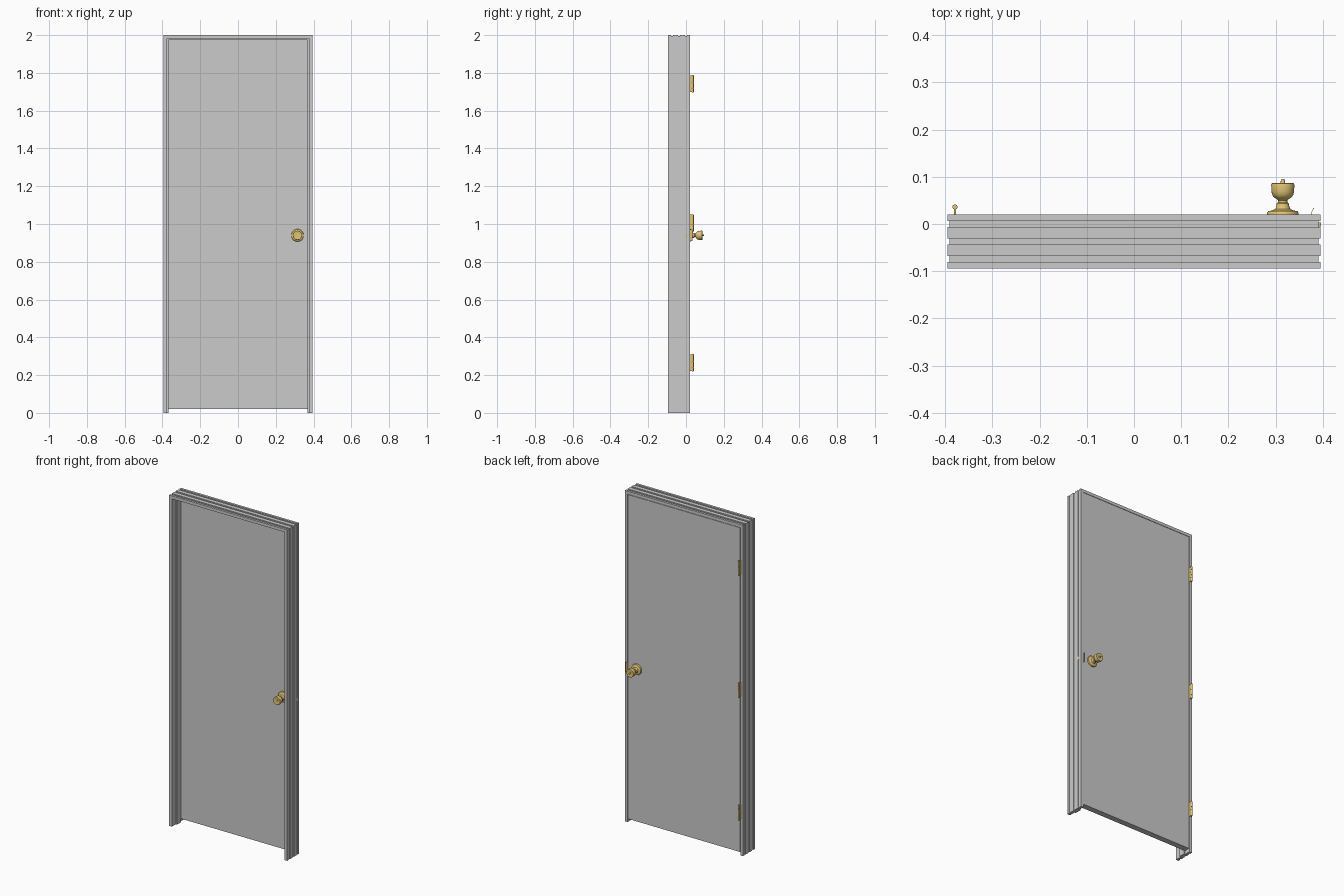
import bpy, bmesh, math
from mathutils import Matrix

if "Cube" in bpy.data.objects:
    bpy.data.objects.remove(bpy.data.objects["Cube"])

brass = bpy.data.materials.new("brass")
brass.diffuse_color = (0.75, 0.55, 0.17, 1)
brass.use_nodes = True
brass.node_tree.nodes["Principled BSDF"].inputs["Base Color"].default_value = brass.diffuse_color


def make(name, bm, mat=None, smooth=False):
    bmesh.ops.recalc_face_normals(bm, faces=bm.faces)
    me = bpy.data.meshes.new(name)
    bm.to_mesh(me)
    bm.free()
    ob = bpy.data.objects.new(name, me)
    bpy.context.collection.objects.link(ob)
    if mat:
        me.materials.append(mat)
    if smooth:
        bpy.ops.object.select_all(action='DESELECT')
        bpy.context.view_layer.objects.active = ob
        ob.select_set(True)
        bpy.ops.object.shade_smooth_by_angle(angle=math.radians(35))
    return ob


def add_box(bm, x0, x1, y0, y1, z0, z1):
    m = Matrix.Translation(((x0 + x1) / 2, (y0 + y1) / 2, (z0 + z1) / 2)) @ \
        Matrix.Diagonal((x1 - x0, y1 - y0, z1 - z0, 1))
    bmesh.ops.create_cube(bm, size=1, matrix=m)


def box(name, *dims, mat=None):
    bm = bmesh.new()
    add_box(bm, *dims)
    return make(name, bm, mat)


def add_cyl(bm, x, y, z0, z1, r, n=20):
    bmesh.ops.create_cone(bm, cap_ends=True, segments=n, radius1=r, radius2=r, depth=z1 - z0,
                          matrix=Matrix.Translation((x, y, (z0 + z1) / 2)))


def lathe(name, profile, x, y, z, direction, n=40):
    # profile of (radius, distance) turned about the y axis
    bm = bmesh.new()
    rings = []
    for r, d in profile:
        if r == 0:
            rings.append([bm.verts.new((x, y + direction * d, z))] * n)
        else:
            rings.append([bm.verts.new((x + r * math.cos(2 * math.pi * i / n), y + direction * d,
                                        z + r * math.sin(2 * math.pi * i / n))) for i in range(n)])
    for a, b in zip(rings, rings[1:]):
        for i in range(n):
            j = (i + 1) % n
            bm.faces.new(list(dict.fromkeys((a[i], a[j], b[j], b[i]))))
    return make(name, bm, brass, True)


# Frame: jamb section (inset from outside, y) with stop and relief grooves
section = [(0, -0.094), (0.018, -0.094), (0.018, -0.055), (0.026, -0.055),
           (0.026, -0.0155), (0.018, -0.0155), (0.018, 0.02), (0, 0.02)]
for yc in (0.0, -0.037, -0.074):
    section += [(0, yc + 0.006), (0.004, yc + 0.006), (0.004, yc - 0.006), (0, yc - 0.006)]
bm = bmesh.new()
W = 0.395
loops = [[bm.verts.new((s * (W - u), y, 2 - u if top else 0)) for u, y in section]
         for s, top in ((-1, 0), (-1, 1), (1, 1), (1, 0))]
for a, b in zip(loops, loops[1:]):
    for i in range(len(section)):
        j = (i + 1) % len(section)
        bm.faces.new((a[i], a[j], b[j], b[i]))
bm.faces.new(loops[0])
bm.faces.new(loops[-1])
make("door_frame", bm)

# Door slab
box("door_slab", -0.375, 0.375, -0.015, 0.02, 0.02, 1.98)

# Knobs on both faces
KX, KZ = 0.315, 0.94
rose = [(0, 0), (0.033, 0), (0.033, 0.004), (0.031, 0.007), (0.022, 0.009), (0.016, 0.012),
        (0.014, 0.016), (0.013, 0.023), (0.010, 0.026), (0.010, 0.030), (0.013, 0.033),
        (0.018, 0.036), (0.022, 0.041), (0.024, 0.048), (0.0245, 0.063), (0.0235, 0.066),
        (0.020, 0.067), (0.014, 0.065)]
lathe("inside_knob", rose + [(0.005, 0.065), (0.004, 0.073), (0.003, 0.075), (0, 0.075)],
      KX, 0.02, KZ, 1)
lathe("outside_knob", rose + [(0.009, 0.065), (0.009, 0.067), (0, 0.067)], KX, -0.015, KZ, -1)

# Latch: bolt, faceplate on the door edge, strike plate with curled lip
box("latch_bolt", 0.36, 0.3955, -0.005, 0.003, KZ - 0.01, KZ + 0.01, mat=brass)
box("latch_faceplate", 0.372, 0.3758, -0.010, 0.014, KZ - 0.028, KZ + 0.028, mat=brass)
bm = bmesh.new()
lip = [(0.3765, -0.013), (0.3765, 0.024), (0.378, 0.029), (0.382, 0.034)]
low, high = ([bm.verts.new((x, y, KZ + h)) for x, y in lip] for h in (-0.03, 0.03))
for i in range(len(lip) - 1):
    bm.faces.new((low[i], low[i + 1], high[i + 1], high[i]))
strike = make("strike_plate", bm, brass)
mod = strike.modifiers.new("thickness", 'SOLIDIFY')
mod.thickness = 0.001

# Hinges: two leaves, five knuckles and a pin
HX, HY, H = -0.379, 0.036, 0.044
for n, zc in enumerate((0.265, 1.005, 1.742)):
    bm = bmesh.new()
    for off in (-0.002, 0.0003):
        add_box(bm, HX + off, HX + off + 0.0017, -0.012, HY, zc - H, zc + H)
    step = 2 * H / 5
    for k in range(5):
        z0 = zc - H + k * step
        add_cyl(bm, HX, HY, z0 + 0.0005, z0 + step - 0.0005, 0.0055)
    add_cyl(bm, HX, HY, zc - H - 0.002, zc + H + 0.002, 0.004)
    make("hinge_%d" % (n + 1), bm, brass, True)
